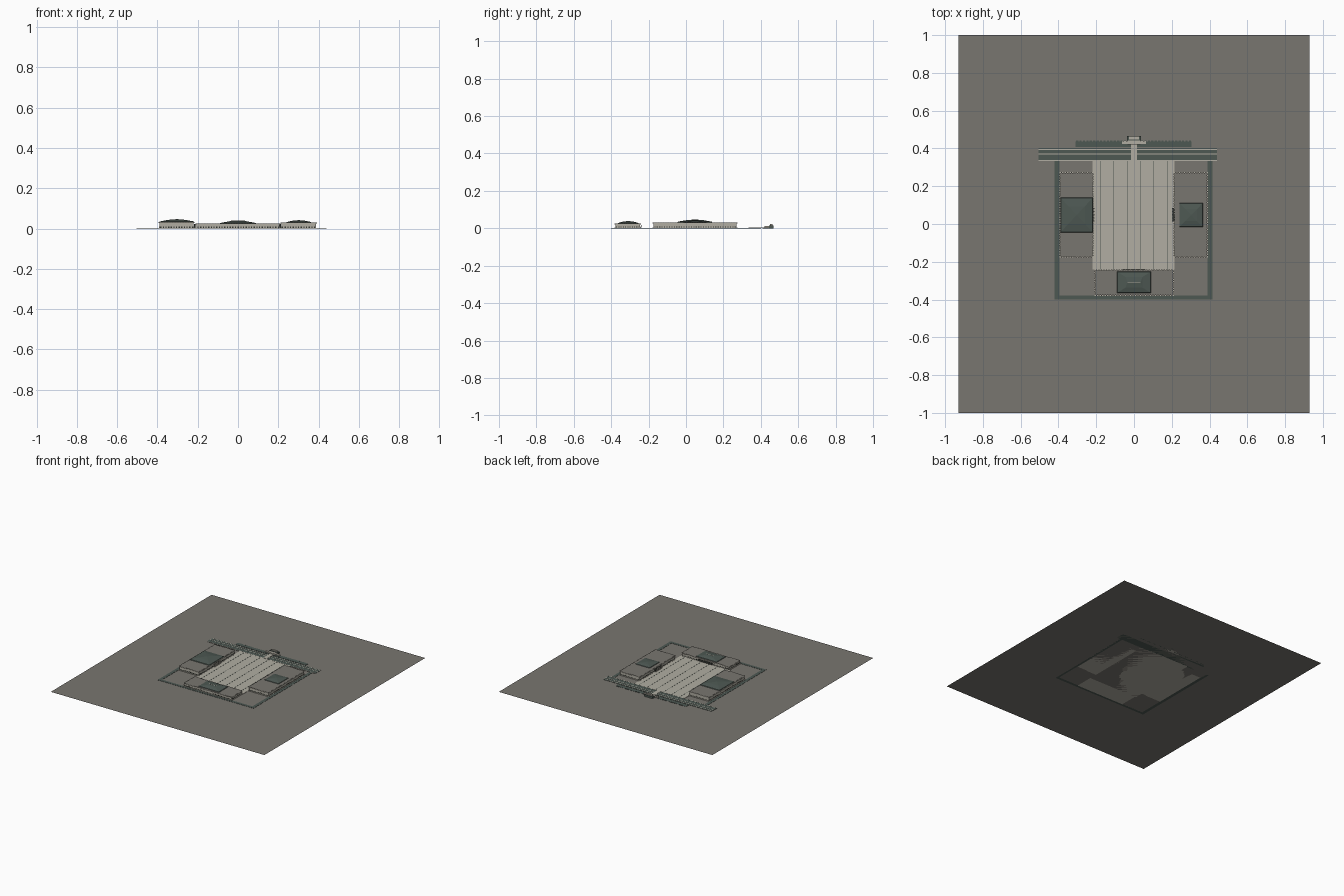
import bpy, bmesh

cube = bpy.data.objects.get("Cube")
if cube:
    bpy.data.objects.remove(cube)


def material(name, r, g, b):
    m = bpy.data.materials.new(name)
    m.use_nodes = True
    m.diffuse_color = (r, g, b, 1)
    m.node_tree.nodes["Principled BSDF"].inputs["Base Color"].default_value = (r, g, b, 1)
    return m


ground_grey = material("ground grey", 0.19, 0.18, 0.16)
stone = material("pale stone", 0.44, 0.42, 0.36)
slate = material("dark green slate", 0.075, 0.098, 0.086)
shadow = material("dark opening", 0.03, 0.035, 0.03)


def make(name, bm, mat):
    bmesh.ops.recalc_face_normals(bm, faces=bm.faces)
    mesh = bpy.data.meshes.new(name)
    bm.to_mesh(mesh)
    bm.free()
    mesh.materials.append(mat)
    ob = bpy.data.objects.new(name, mesh)
    bpy.context.collection.objects.link(ob)
    return ob


def add_box(bm, x0, x1, y0, y1, z0, z1):
    for v in bmesh.ops.create_cube(bm, size=1)["verts"]:
        v.co = (x1 if v.co.x > 0 else x0, y1 if v.co.y > 0 else y0, z1 if v.co.z > 0 else z0)


def boxes(name, mat, *items):
    bm = bmesh.new()
    for b in items:
        add_box(bm, *b)
    return make(name, bm, mat)


def steps(a, b, n):
    return [a + (b - a) * (i + 0.5) / n for i in range(n)]


def hip_roof(name, x0, x1, y0, y1, z0, z1, ridge=0.0):
    """Gently curved hip roof made of shrinking rings."""
    bm = bmesh.new()
    cx, cy, h = (x0 + x1) / 2, (y0 + y1) / 2, z1 - z0
    rings = []
    for shrink, rise in ((1, 0), (0.97, 0.25), (0.5, 0.76), (0.03, 1)):
        wx = max((x1 - x0) / 2 * shrink, ridge)
        wy = (y1 - y0) / 2 * shrink
        rings.append([bm.verts.new((cx + sx * wx, cy + sy * wy, z0 + h * rise))
                      for sx, sy in ((-1, -1), (1, -1), (1, 1), (-1, 1))])
    for low, high in zip(rings, rings[1:]):
        for i in range(4):
            j = (i + 1) % 4
            bm.faces.new((low[i], low[j], high[j], high[i]))
    bm.faces.new(rings[0])
    bm.faces.new(rings[-1])
    return make(name, bm, slate)


def hall(name, x0, x1, y0, y1, top):
    """Flat-roofed hall with plinth openings, pilasters and eave blocks."""
    e, p = 0.005, 0.0135
    boxes(name + "_walls", stone, (x0 + e, x1 - e, y0 + e, y1 - e, 0, top - 0.002))
    boxes(name + "_flat_roof", ground_grey,
          (x0 + e, x1 - e, y0 + e, y1 - e, top - 0.002, top))
    nx, ny = round((x1 - x0) / p), round((y1 - y0) / p)
    openings, blocks = [], []
    for x in steps(x0 + e, x1 - e, nx):
        for y, s in ((y0 + e, -1), (y1 - e, 1)):
            a, b = sorted((y, y + s * 0.001))
            openings.append((x - 0.003, x + 0.003, a, b, 0.004, 0.010))
            a, b = sorted((y, y + s * e))
            blocks.append((x - 0.0035, x + 0.0035, a, b, top - 0.004, top))
    for y in steps(y0 + e, y1 - e, ny):
        for x, s in ((x0 + e, -1), (x1 - e, 1)):
            a, b = sorted((x, x + s * 0.001))
            openings.append((a, b, y - 0.003, y + 0.003, 0.004, 0.010))
            a, b = sorted((x, x + s * e))
            blocks.append((a, b, y - 0.0035, y + 0.0035, top - 0.004, top))
    boxes(name + "_openings", shadow, *openings)
    boxes(name + "_eave_blocks", stone, *blocks)
    boxes(name + "_plinth", stone, (x0, x1, y0, y1, 0, 0.003))


# Ground sheet
bm = bmesh.new()
bmesh.ops.create_grid(bm, x_segments=1, y_segments=1, size=1)
bmesh.ops.scale(bm, vec=(0.93, 1, 1), verts=bm.verts)
make("ground", bm, ground_grey)

# Paved square with dark joints
boxes("square_paving", stone, (-0.22, 0.215, -0.24, 0.34, 0, 0.002))
boxes("paving_joints", slate,
      *[(x - 0.0014, x + 0.0014, -0.24, 0.338, 0.002, 0.0027)
        for x in (-0.178, -0.108, -0.036, 0.034, 0.105, 0.176)])

# Surrounding lane on three sides
boxes("perimeter_lane", slate,
      (-0.42, -0.395, -0.40, 0.34, 0, 0.0015),
      (0.39, 0.415, -0.40, 0.34, 0, 0.0015),
      (-0.395, 0.39, -0.40, -0.378, 0, 0.0015))

# Avenue along the back with pale lines
boxes("avenue", slate, (-0.505, 0.44, 0.333, 0.402, 0, 0.002))
boxes("avenue_lines", stone,
      *[(-0.505, 0.44, y - 0.0025, y + 0.0025, 0.002, 0.0028)
        for y in (0.336, 0.370, 0.394)])
boxes("crossing_path", stone, (-0.016, 0.016, 0.335, 0.435, 0.0015, 0.0032))

# Halls on the two sides and at the front
hall("right_hall", -0.395, -0.215, -0.178, 0.275, 0.032)
hall("left_hall", 0.21, 0.392, -0.178, 0.275, 0.030)
hall("front_hall", -0.21, 0.212, -0.382, -0.240, 0.025)
hip_roof("right_hall_roof", -0.39, -0.217, -0.045, 0.14, 0.032, 0.047)
hip_roof("left_hall_roof", 0.24, 0.364, -0.015, 0.11, 0.030, 0.042)
hip_roof("front_hall_roof", -0.09, 0.09, -0.365, -0.252, 0.025, 0.039, 0.035)
boxes("front_roof_ridge", stone, (-0.035, 0.035, -0.310, -0.306, 0.038, 0.0397))

# Doorways facing the square
boxes("hall_doorways", shadow,
      (0.204, 0.2135, 0.012, 0.086, 0.003, 0.022),
      (-0.2185, -0.2145, 0.012, 0.086, 0.003, 0.022),
      (-0.06, 0.06, -0.2415, -0.2385, 0.003, 0.018))
boxes("doorway_columns", stone,
      *[(0.200, 0.205, y - 0.003, y + 0.003, 0, 0.024) for y in steps(0.008, 0.09, 5)],
      *[(-0.215, -0.209, y - 0.003, y + 0.003, 0, 0.024) for y in steps(0.008, 0.09, 5)])

# Low stepped terrace and monument behind the avenue
boxes("terrace", slate,
      (-0.31, 0.305, 0.408, 0.437, 0, 0.002),
      *[(x - 0.006, x + 0.006, 0.432, 0.441, 0, 0.002) for x in steps(-0.31, 0.305, 34)])
boxes("monument_base", stone, (-0.063, 0.063, 0.424, 0.440, 0, 0.008),
      (-0.034, 0.034, 0.420, 0.450, 0, 0.012))
boxes("monument_block", slate, (-0.036, 0.036, 0.443, 0.467, 0, 0.015))
boxes("monument_top", stone, (-0.026, 0.026, 0.448, 0.462, 0.015, 0.022))
